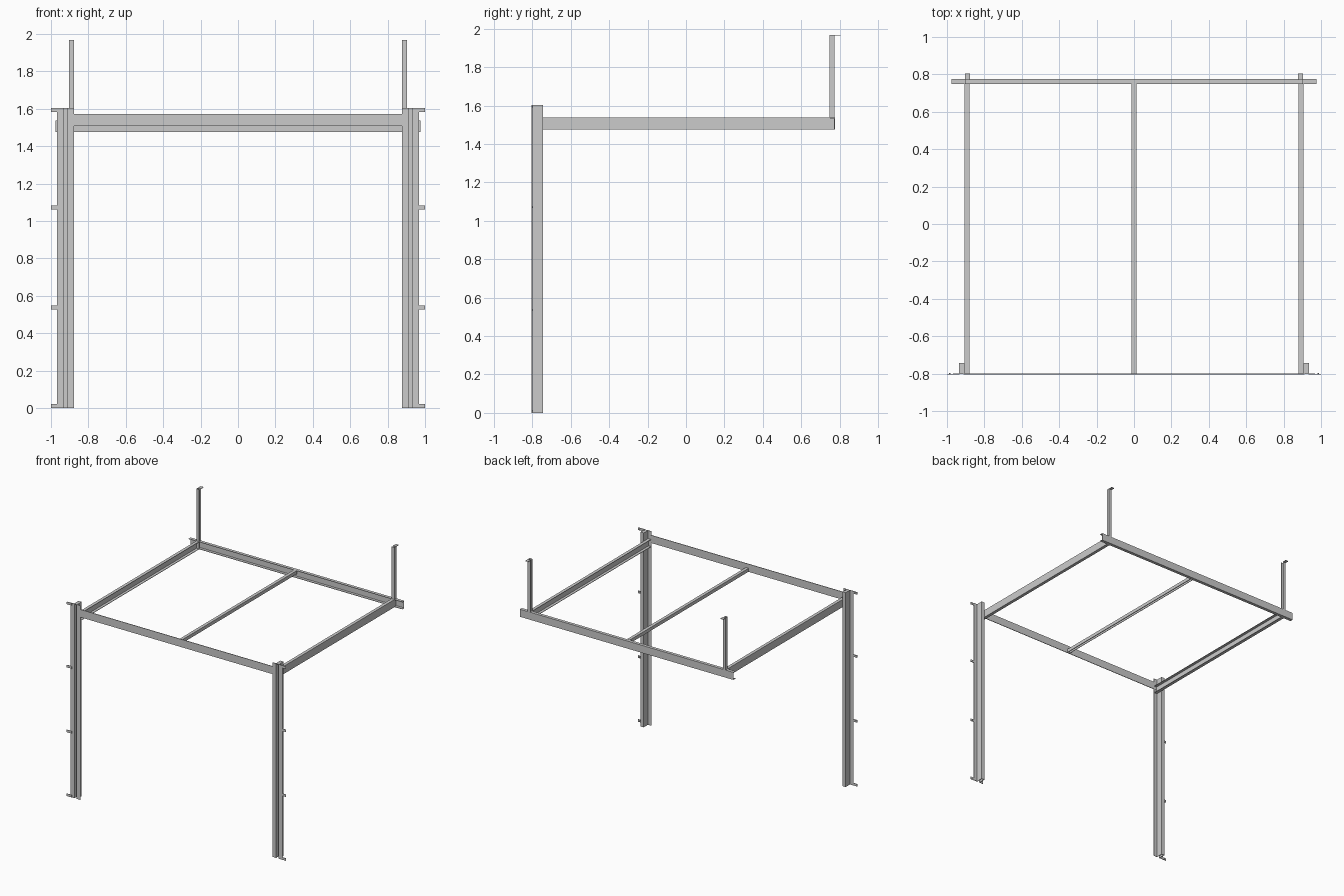
import bpy, bmesh
from mathutils import Vector

if "Cube" in bpy.data.objects:
    bpy.data.objects.remove(bpy.data.objects["Cube"])

T = 0.004  # sheet metal thickness
X, Y, Z = Vector((1, 0, 0)), Vector((0, 1, 0)), Vector((0, 0, 1))


def extrude(name, profile, origin, u, v, path):
    """Sweep a closed 2D profile (in axes u, v) along the path vector."""
    bm = bmesh.new()
    vs = [bm.verts.new(Vector(origin) + u * a + v * b) for a, b in profile]
    face = bm.faces.new(vs)
    res = bmesh.ops.extrude_face_region(bm, geom=[face])
    moved = [g for g in res["geom"] if isinstance(g, bmesh.types.BMVert)]
    bmesh.ops.translate(bm, verts=moved, vec=path)
    bmesh.ops.recalc_face_normals(bm, faces=bm.faces)
    me = bpy.data.meshes.new(name)
    bm.to_mesh(me)
    bm.free()
    ob = bpy.data.objects.new(name, me)
    bpy.context.collection.objects.link(ob)
    return ob


def box(name, lo, hi):
    d = Vector(hi) - Vector(lo)
    return extrude(name, [(0, 0), (d.x, 0), (d.x, d.y), (0, d.y)], lo, X, Y, Z * d.z)


def channel(w, h, t=T):
    """C section: web along v at u = 0, flanges pointing to +u."""
    return [(0, 0), (w, 0), (w, t), (t, t), (t, h - t), (w, h - t), (w, h), (0, h)]


def hat(x0, x1, x2, x3, d, t=T):
    """Hat section: two front flanges with a deep rib between them."""
    return [(x0, 0), (x1 + t, 0), (x1 + t, d - t), (x2 - t, d - t), (x2 - t, 0),
            (x3, 0), (x3, t), (x2, t), (x2, d), (x1, d), (x1, t), (x0, t)]


for side, s in (("left", -1), ("right", 1)):
    # upright post with its top cap
    extrude(side + "_post", hat(0.876, 0.907, 0.936, 0.968, 0.06),
            (0, -0.804, 0), X * s, Y, Z * 1.604)
    xa, xb = sorted((s * 0.908, s * 0.935))
    box(side + "_post_cap", (xa, -0.803, 1.600), (xb, -0.745, 1.603))

    # wall tabs with bolt heads
    for i, z in enumerate((0.0, 0.527, 1.062, 1.583)):
        xa, xb = sorted((s * 0.955, s))
        box(f"{side}_wall_tab_{i + 1}", (xa, -0.805, z), (xb, -0.801, z + 0.02))
        bpy.ops.mesh.primitive_cylinder_add(
            vertices=6, radius=0.004, depth=0.004,
            location=(s * 0.985, -0.799, z + 0.01), rotation=(1.5708, 0, 0))
        bpy.context.object.name = f"{side}_tab_bolt_{i + 1}"

    # side rail, open towards the middle
    extrude(side + "_rail", channel(0.026, 0.063), (s * 0.905, -0.8, 1.475),
            X * -s, Z, Y * 1.552)

    # hanger channel with a bent ceiling tab
    extrude(side + "_hanger", channel(0.026, 0.026), (s * 0.904, 0.748, 1.478),
            X * -s, Y, Z * 0.49)
    xa, xb = sorted((s * 0.904, s * 0.878))
    box(side + "_hanger_tab", (xa, 0.770, 1.964), (xb, 0.805, 1.968))

# front header plate
box("front_header", (-0.905, -0.804, 1.508), (0.905, -0.799, 1.572))

# back crossbeam, web on the outside
extrude("back_crossbeam", channel(0.026, 0.062), (-0.975, 0.775, 1.475), -Y, Z, X * 1.95)

# centre rail
extrude("centre_rail", channel(0.028, 0.026), (0, -0.8, 1.51),
        -Z, X, Y * 1.552).location = (-0.013, 0, 0.028)
